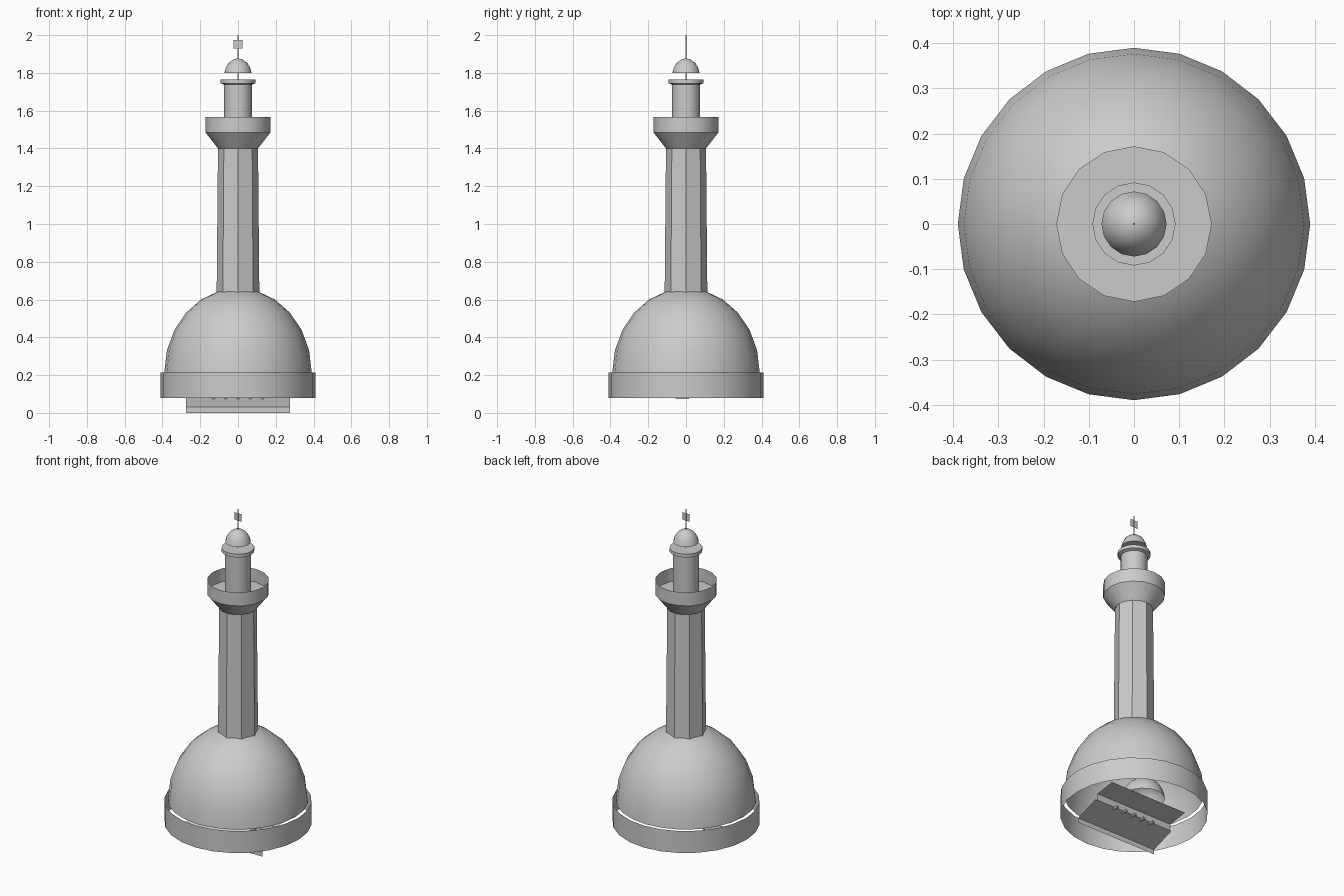
import bpy, bmesh, math

if "Cube" in bpy.data.objects:
    bpy.data.objects.remove(bpy.data.objects["Cube"])

def lathe(name, profile, sides, smooth=True):
    """Revolve (radius, z) points about the z axis."""
    bm = bmesh.new()
    rings = []
    for r, z in profile:
        if r == 0:
            rings.append([bm.verts.new((0, 0, z))] * sides)
        else:
            rings.append([bm.verts.new((r * math.cos(2 * math.pi * i / sides),
                                        r * math.sin(2 * math.pi * i / sides), z))
                          for i in range(sides)])
    for a, b in zip(rings, rings[1:]):
        for i in range(sides):
            j = (i + 1) % sides
            quad = list(dict.fromkeys((a[i], a[j], b[j], b[i])))
            bm.faces.new(quad)
    return finish(name, bm, smooth)

def strip(name, half_width, path):
    """Sweep a (y, z) path across x."""
    bm = bmesh.new()
    rows = [[bm.verts.new((s * half_width, y, z)) for s in (-1, 1)] for y, z in path]
    for a, b in zip(rows, rows[1:]):
        bm.faces.new((a[0], a[1], b[1], b[0]))
    return finish(name, bm, False)

def finish(name, bm, smooth):
    mesh = bpy.data.meshes.new(name)
    bm.to_mesh(mesh)
    bm.free()
    ob = bpy.data.objects.new(name, mesh)
    bpy.context.collection.objects.link(ob)
    if smooth:
        bpy.ops.object.select_all(action='DESELECT')
        bpy.context.view_layer.objects.active = ob
        ob.select_set(True)
        bpy.ops.object.shade_smooth_by_angle(angle=math.radians(35))
    return ob

# open base band and the main dome above it
lathe("base_band", [(0.41, 0.08), (0.41, 0.215)], 24)
lathe("main_dome", [(0.39 * math.cos(math.radians(a)), 0.215 + 0.445 * math.sin(math.radians(a)))
                    for a in range(0, 90, 15)] + [(0, 0.66)], 24)

# eight-sided tapering shaft
lathe("shaft", [(0.113, 0.64), (0.106, 1.41)], 8, False)

# gallery: flared support, thin parapet and floor
lathe("gallery_support", [(0.106, 1.40), (0.172, 1.485)], 16)
lathe("gallery_parapet", [(0.172, 1.485), (0.172, 1.567)], 16)
lathe("gallery_floor", [(0.172, 1.485), (0, 1.485)], 16)

# upper turret with projecting rim
lathe("turret", [(0.074, 1.485), (0.074, 1.738), (0.092, 1.745),
                 (0.092, 1.765), (0, 1.765)], 16)

# small cap dome, pole and flag
lathe("cap_dome", [(0, 1.80), (0.072, 1.80), (0.064, 1.828), (0.049, 1.853),
                   (0.026, 1.87), (0, 1.877)], 16)
lathe("pole", [(0.003, 1.765), (0.003, 2.0), (0, 2.0)], 6)
bm = bmesh.new()
bm.faces.new([bm.verts.new((x, 0, z)) for x, z in
              ((-0.024, 1.928), (0.024, 1.928), (0.024, 1.974), (-0.024, 1.974))])
finish("flag", bm, False)

# sloping awning under the band, with a front valance
strip("awning", 0.275, [(-0.155, 0), (-0.155, 0.03), (-0.005, 0.083)])
strip("inner_ledge", 0.265, [(-0.005, 0.083), (0.0, 0.12), (0.125, 0.14)])

# row of small rafters under the awning
for i in range(-2, 3):
    bpy.ops.mesh.primitive_cube_add(size=1, location=(i * 0.065, -0.02, 0.08))
    rafter = bpy.context.object
    rafter.name = "rafter"
    rafter.scale = (0.014, 0.07, 0.012)

# small vault inside the base
vault = lathe("inner_vault", [(0.12 * math.cos(math.radians(a)), 0.12 * math.sin(math.radians(a)))
                              for a in range(0, 90, 15)] + [(0, 0.12)], 16)
vault.location = (0, 0.08, 0.15)
